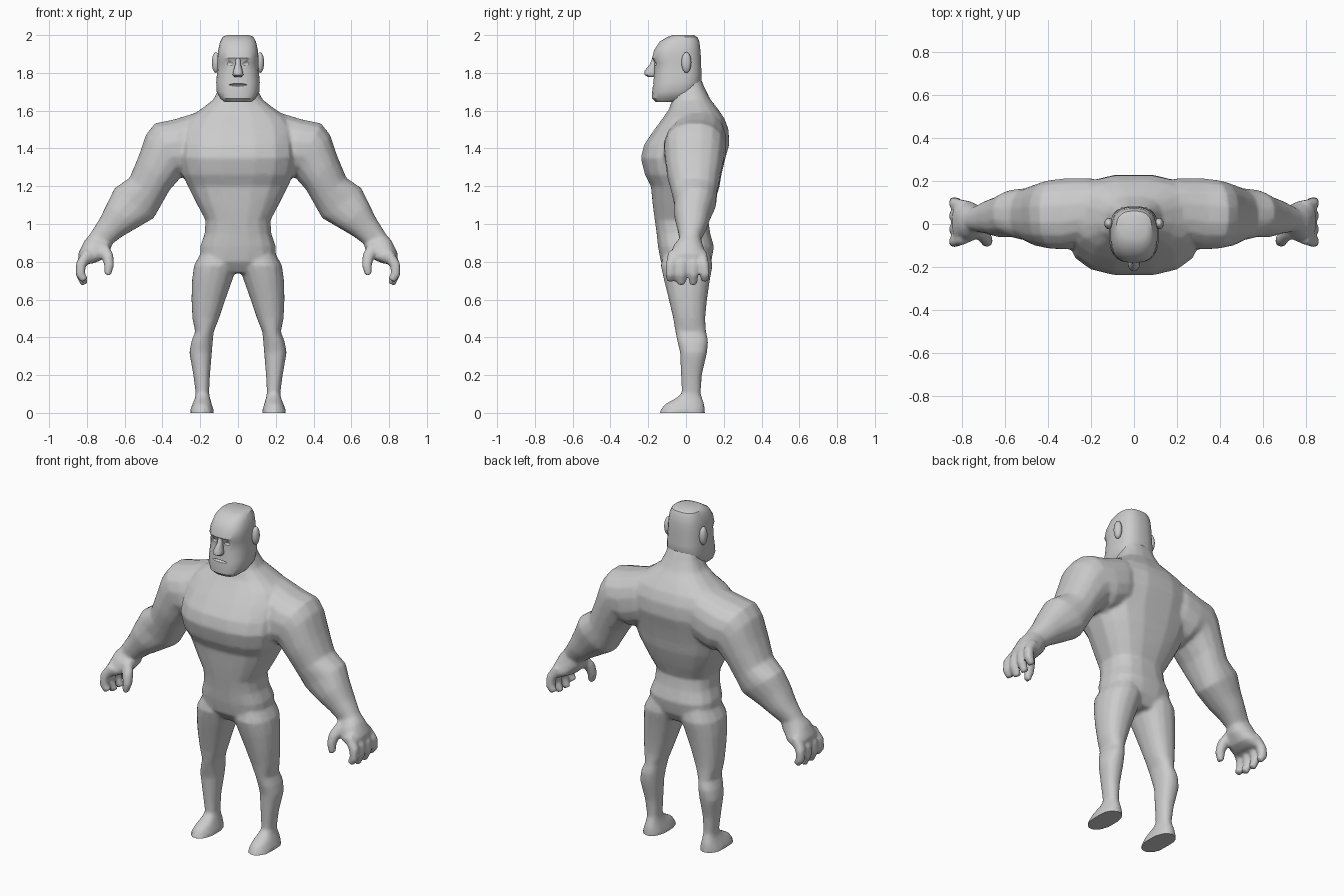
import bpy, bmesh, math
from mathutils import Vector, Matrix

skin = bpy.data.materials.new("plain_grey")
skin.diffuse_color = (0.6, 0.6, 0.6, 1)


def loft(bm, rows, side=1, n=16, p=2.3):
    """Skin closed rings; each row is outer x, z, inner x, z, front y, back y."""
    rings = []
    for xa, za, xb, zb, y0, y1 in rows:
        mid = Vector(((xa + xb) / 2, (y0 + y1) / 2, (za + zb) / 2))
        across = Vector(((xa - xb) / 2, 0, (za - zb) / 2))
        ring = []
        for i in range(n):
            a = 2 * math.pi * (i + 0.5) / n
            c, s = math.cos(a), math.sin(a)
            u = math.copysign(abs(c) ** (2 / p), c)
            v = math.copysign(abs(s) ** (2 / p), s)
            q = mid + across * u + Vector((0, v * (y1 - y0) / 2, 0))
            ring.append(bm.verts.new((q.x * side, q.y, q.z)))
        rings.append(ring)
    faces = [bm.faces.new(rings[0]), bm.faces.new(rings[-1])]
    for a, b in zip(rings, rings[1:]):
        for i in range(n):
            j = (i + 1) % n
            faces.append(bm.faces.new((a[i], a[j], b[j], b[i])))
    bmesh.ops.recalc_face_normals(bm, faces=faces)


def level(rows):
    """Centred horizontal rows: z, half width, front y, back y."""
    return [(w, z, -w, z, y0, y1) for z, w, y0, y1 in rows]


def digit(bm, points, radii, side):
    """Finger or thumb: a tube with rings along a bent path."""
    rows = []
    for i, (x, y, z) in enumerate(points):
        a = points[max(i - 1, 0)]
        b = points[min(i + 1, len(points) - 1)]
        d = Vector((b[0] - a[0], 0, b[2] - a[2])).normalized()
        r = radii[i]
        rows.append((x - d.z * r, z + d.x * r, x + d.z * r, z - d.x * r, y - r, y + r))
    loft(bm, rows, side, 10, 2.2)


def ball(bm, centre, scale):
    m = Matrix.Translation(centre) @ Matrix.Diagonal((*scale, 1))
    bmesh.ops.create_uvsphere(bm, u_segments=16, v_segments=10, radius=1, matrix=m)


def finish(bm, name):
    mesh = bpy.data.meshes.new(name)
    bm.to_mesh(mesh)
    bm.free()
    ob = bpy.data.objects.new(name, mesh)
    bpy.context.collection.objects.link(ob)
    mesh.materials.append(skin)
    return ob


def activate(ob):
    bpy.ops.object.select_all(action='DESELECT')
    ob.select_set(True)
    bpy.context.view_layer.objects.active = ob


# torso, from crotch to neck
torso = level([
    (0.74, 0.11, -0.09, 0.10), (0.80, 0.20, -0.135, 0.135),
    (0.88, 0.203, -0.15, 0.15), (0.95, 0.178, -0.157, 0.13),
    (1.02, 0.174, -0.167, 0.12), (1.10, 0.217, -0.178, 0.15),
    (1.20, 0.268, -0.188, 0.18), (1.26, 0.297, -0.22, 0.19),
    (1.35, 0.315, -0.242, 0.212), (1.42, 0.31, -0.225, 0.232),
    (1.50, 0.30, -0.17, 0.228), (1.56, 0.27, -0.125, 0.205),
    (1.61, 0.195, -0.09, 0.17), (1.66, 0.13, -0.075, 0.13),
    (1.72, 0.102, -0.06, 0.10), (1.78, 0.09, -0.05, 0.075)])

# shoulder, arm and palm
arm = [
    (0.10, 1.61, 0.10, 1.30, -0.04, 0.19), (0.22, 1.592, 0.20, 1.27, -0.09, 0.215),
    (0.34, 1.555, 0.27, 1.24, -0.12, 0.215), (0.44, 1.535, 0.30, 1.25, -0.117, 0.207),
    (0.488, 1.475, 0.31, 1.235, -0.112, 0.20), (0.527, 1.36, 0.36, 1.18, -0.102, 0.185),
    (0.575, 1.245, 0.40, 1.11, -0.078, 0.168), (0.655, 1.19, 0.445, 1.03, -0.062, 0.16),
    (0.693, 1.11, 0.54, 0.975, -0.062, 0.13), (0.732, 1.03, 0.61, 0.935, -0.047, 0.11),
    (0.785, 0.945, 0.665, 0.895, -0.035, 0.08), (0.815, 0.91, 0.675, 0.86, -0.065, 0.09),
    (0.848, 0.84, 0.72, 0.81, -0.09, 0.112), (0.84, 0.79, 0.77, 0.79, -0.08, 0.105)]

# leg and foot: z, outer x, inner x, front y, back y
leg = [(o, z, i, z, y0, y1) for z, o, i, y0, y1 in [
    (0.88, 0.18, 0.02, -0.11, 0.12), (0.78, 0.234, 0.004, -0.135, 0.142),
    (0.70, 0.245, 0.03, -0.117, 0.127), (0.60, 0.247, 0.066, -0.092, 0.112),
    (0.50, 0.242, 0.10, -0.068, 0.102), (0.43, 0.227, 0.128, -0.057, 0.107),
    (0.38, 0.247, 0.133, -0.047, 0.118), (0.32, 0.258, 0.138, -0.032, 0.112),
    (0.20, 0.237, 0.148, -0.027, 0.084), (0.105, 0.224, 0.153, -0.022, 0.078),
    (0.08, 0.228, 0.148, -0.05, 0.085), (0.045, 0.242, 0.138, -0.115, 0.098),
    (0.0, 0.26, 0.123, -0.145, 0.103)]]

body_bm = bmesh.new()
loft(body_bm, torso, p=2.6)
for side in (1, -1):
    loft(body_bm, arm, side)
    loft(body_bm, leg, side)
    # four curled fingers and a thumb
    for y, tip in ((-0.068, 0.70), (-0.02, 0.68), (0.032, 0.68), (0.082, 0.70)):
        digit(body_bm, [(0.79, y, 0.85), (0.832, y * 1.15, 0.785),
                        (0.835, y * 1.22, 0.735), (0.812, y * 1.22, tip)],
              [0.028, 0.029, 0.026, 0.021], side)
    digit(body_bm, [(0.72, -0.03, 0.88), (0.69, -0.065, 0.83),
                    (0.682, -0.08, 0.78), (0.692, -0.085, 0.73)],
          [0.035, 0.032, 0.027, 0.019], side)

# fuse the body into one soft skin
body = finish(body_bm, "body")
activate(body)
fuse = body.modifiers.new("fuse", 'REMESH')
fuse.mode = 'VOXEL'
fuse.voxel_size = 0.01
soften = body.modifiers.new("soften", 'SMOOTH')
soften.factor = 0.5
soften.iterations = 5
thin = body.modifiers.new("thin", 'DECIMATE')
thin.ratio = 0.25
for name in ("fuse", "soften", "thin"):
    bpy.ops.object.modifier_apply(modifier=name)
# flat soles
for v in body.data.vertices:
    if v.co.z < 0.012:
        v.co.z = 0.0
if not body.data.materials:
    body.data.materials.append(skin)
bpy.ops.object.shade_smooth_by_angle(angle=math.radians(50))

# head with squared jaw and brow
head_bm = bmesh.new()
loft(head_bm, level([
    (1.645, 0.07, -0.16, -0.03), (1.665, 0.095, -0.18, 0.02),
    (1.70, 0.114, -0.18, 0.06), (1.75, 0.116, -0.174, 0.083),
    (1.80, 0.112, -0.168, 0.083), (1.855, 0.109, -0.166, 0.08),
    (1.88, 0.109, -0.18, 0.08), (1.92, 0.106, -0.17, 0.077),
    (1.965, 0.096, -0.14, 0.072), (1.99, 0.082, -0.10, 0.06),
    (2.0, 0.06, -0.07, 0.04)]), n=24, p=2.7)
head = finish(head_bm, "head")

# eye sockets and mouth line, cut into the head
cut_bm = bmesh.new()
for side in (1, -1):
    ball(cut_bm, (0.05 * side, -0.178, 1.848), (0.032, 0.022, 0.016))
ball(cut_bm, (0, -0.18, 1.737), (0.055, 0.02, 0.007))
cutter = finish(cut_bm, "face_cutter")
cutter.hide_render = True
activate(head)
cut = head.modifiers.new("cut", 'BOOLEAN')
cut.operation = 'DIFFERENCE'
cut.solver = 'EXACT'
cut.object = cutter
bpy.ops.object.modifier_apply(modifier="cut")
bpy.data.objects.remove(cutter)
bpy.ops.object.shade_smooth_by_angle(angle=math.radians(35))

# nose
nose_bm = bmesh.new()
loft(nose_bm, level([
    (1.778, 0.02, -0.20, -0.15), (1.79, 0.03, -0.22, -0.15),
    (1.81, 0.026, -0.22, -0.15), (1.845, 0.015, -0.192, -0.15),
    (1.88, 0.014, -0.178, -0.15)]), n=10, p=2)
activate(finish(nose_bm, "nose"))
bpy.ops.object.shade_smooth_by_angle(angle=math.radians(50))

# ears
ear_bm = bmesh.new()
for side in (1, -1):
    ball(ear_bm, (0.117 * side, 0.002, 1.855), (0.021, 0.026, 0.055))
activate(finish(ear_bm, "ears"))
bpy.ops.object.shade_smooth_by_angle(angle=math.radians(50))
